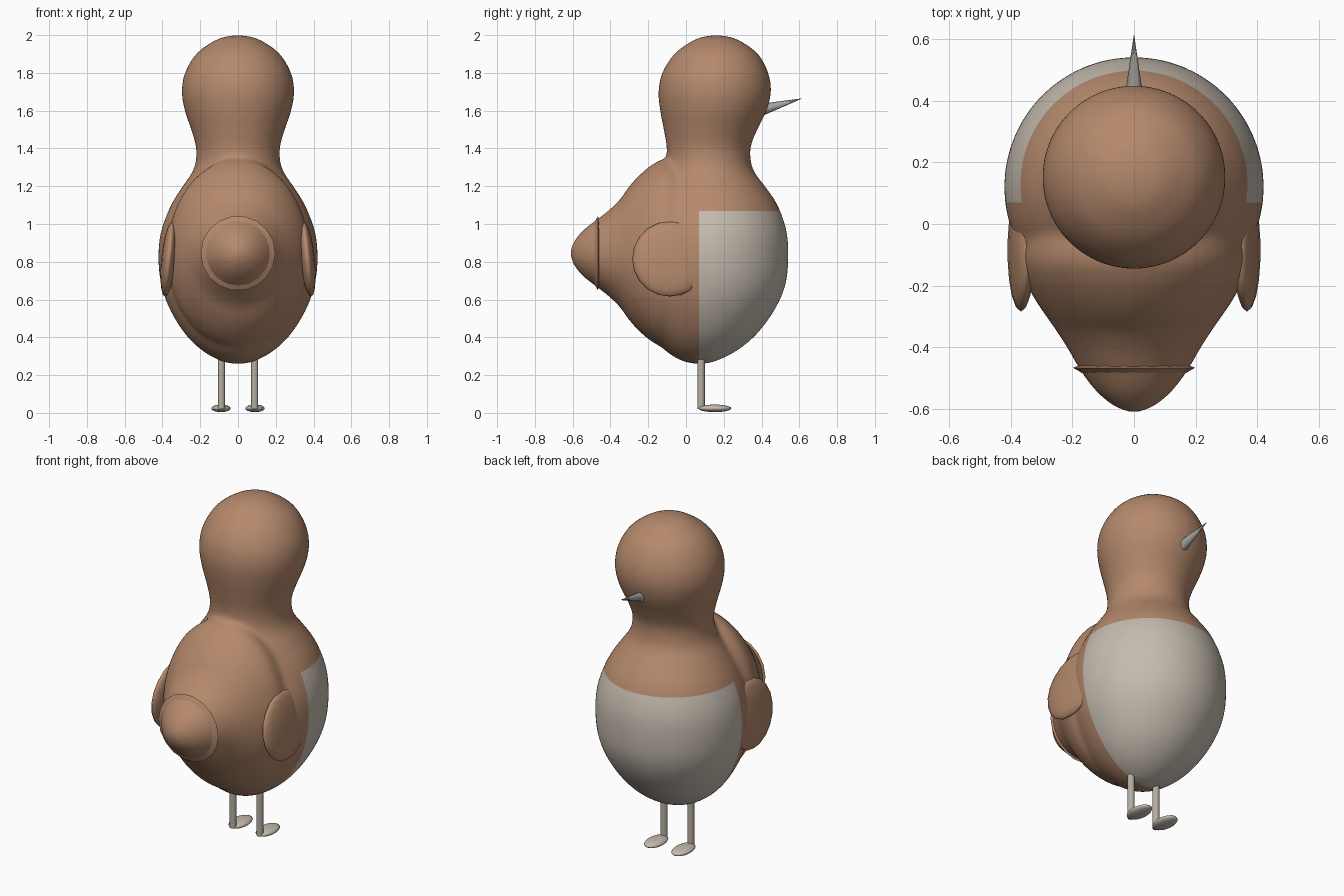
import bpy, bmesh, math
from mathutils import Vector, Matrix

if "Cube" in bpy.data.objects:
    bpy.data.objects.remove(bpy.data.objects["Cube"])


def material(name, rgb):
    m = bpy.data.materials.new(name)
    m.diffuse_color = (*rgb, 1)
    m.use_nodes = True
    m.node_tree.nodes["Principled BSDF"].inputs["Base Color"].default_value = m.diffuse_color
    return m


BROWN = material("warm_brown", (0.46, 0.25, 0.15))
CREAM = material("pale_cream", (0.56, 0.50, 0.43))
LEG = material("leg_taupe", (0.46, 0.42, 0.36))
GREY = material("beak_grey", (0.38, 0.37, 0.35))


def finish(bm, name, mat, angle=180):
    bmesh.ops.recalc_face_normals(bm, faces=bm.faces)
    me = bpy.data.meshes.new(name)
    bm.to_mesh(me)
    bm.free()
    ob = bpy.data.objects.new(name, me)
    bpy.context.collection.objects.link(ob)
    me.materials.append(mat)
    bpy.ops.object.select_all(action='DESELECT')
    ob.select_set(True)
    bpy.context.view_layer.objects.active = ob
    bpy.ops.object.shade_smooth_by_angle(angle=math.radians(angle))
    return ob


def smooth_points(pts, n=4):
    """Catmull-Rom curve through the profile points."""
    p = [Vector(q) for q in pts]
    p = [p[0]] + p + [p[-1]]
    out = []
    for a, b, c, d in zip(p, p[1:], p[2:], p[3:]):
        for i in range(n):
            t = i / n
            out.append(0.5 * (2 * b + (c - a) * t + (2 * a - 5 * b + 4 * c - d) * t * t
                              + (3 * b - a - 3 * c + d) * t ** 3))
    return out + [p[-1]]


def loft(bm, rings):
    """Skin a list of vertex rings and cap both ends."""
    rows = [[bm.verts.new(v) for v in r] for r in rings]
    n = len(rows[0])
    for a, b in zip(rows, rows[1:]):
        for i in range(n):
            j = (i + 1) % n
            bm.faces.new((a[i], a[j], b[j], b[i]))
    bm.faces.new(rows[0])
    bm.faces.new(rows[-1])


CIRCLE = [(math.cos(i * math.tau / 48), math.sin(i * math.tau / 48)) for i in range(48)]

# Body, neck and head: height, radius, centre y
torso = [(0.258, 0.01, 0.07), (0.275, 0.09, 0.07), (0.33, 0.19, 0.08), (0.42, 0.282, 0.095),
         (0.55, 0.362, 0.11), (0.68, 0.407, 0.12), (0.82, 0.422, 0.12), (0.96, 0.408, 0.125),
         (1.1, 0.355, 0.13), (1.2, 0.293, 0.125), (1.27, 0.245, 0.12), (1.33, 0.224, 0.12),
         (1.41, 0.223, 0.12), (1.5, 0.248, 0.13), (1.6, 0.282, 0.145), (1.7, 0.298, 0.152),
         (1.8, 0.281, 0.155), (1.9, 0.222, 0.16), (1.965, 0.135, 0.16), (1.99, 0.075, 0.16),
         (2.0, 0.01, 0.16)]
# Tail: y, radius in height, radius in width
tail = [(-0.612, 0.01, 0.01), (-0.6, 0.05, 0.05), (-0.57, 0.095, 0.095), (-0.53, 0.135, 0.135),
        (-0.47, 0.18, 0.178), (-0.41, 0.227, 0.212), (-0.35, 0.285, 0.25), (-0.3, 0.355, 0.285),
        (-0.24, 0.42, 0.325), (-0.17, 0.475, 0.36), (-0.1, 0.5, 0.375), (0.0, 0.46, 0.35),
        (0.08, 0.36, 0.28)]
bm = bmesh.new()
loft(bm, [[(r * c, cy + r * s, z) for c, s in CIRCLE] for z, r, cy in smooth_points(torso)])
loft(bm, [[(rx * c, y, 0.845 + rz * s) for c, s in CIRCLE] for y, rz, rx in smooth_points(tail)])
body = finish(bm, "body", BROWN)

# Fuse body and tail into one soft skin
rm = body.modifiers.new("fuse", 'REMESH')
rm.mode = 'VOXEL'
rm.voxel_size = 0.016
sm = body.modifiers.new("soften", 'SMOOTH')
sm.iterations = 8
for m in ("fuse", "soften"):
    bpy.ops.object.modifier_apply(modifier=m)

# Pale belly patch, cut along its back and top borders
body.data.materials.clear()
body.data.materials.append(BROWN)
body.data.materials.append(CREAM)
bm = bmesh.new()
bm.from_mesh(body.data)
BACK, TOP = 0.07, 1.068
for co, no in (((0, BACK, 0), (0, 1, 0)), ((0, 0, TOP), (0, 0, 1))):
    bmesh.ops.bisect_plane(bm, geom=bm.verts[:] + bm.edges[:] + bm.faces[:],
                           plane_co=co, plane_no=no)
for f in bm.faces:
    c = f.calc_center_median()
    f.material_index = int(c.y > BACK and c.z < TOP)
    f.smooth = True
bm.to_mesh(body.data)
bm.free()

# Thin flared collar around the tail tip
bm = bmesh.new()
ring = [(math.cos(i * math.tau / 18), math.sin(i * math.tau / 18)) for i in range(18)]
loft(bm, [[(r * c, y, 0.845 + r * s) for c, s in ring]
          for y, r in ((-0.455, 0.17), (-0.467, 0.198), (-0.488, 0.162))])
finish(bm, "tail_collar", BROWN, 30)


def ellipsoid(name, mat, centre, radii, tilt=0, seg=18):
    bm = bmesh.new()
    bmesh.ops.create_uvsphere(bm, u_segments=seg, v_segments=10, radius=1,
                              matrix=Matrix.Translation(centre) @ Matrix.Rotation(tilt, 4, 'Y')
                              @ Matrix.Diagonal((*radii, 1)))
    return finish(bm, name, mat)


def rod(name, mat, a, b, r1, r2, seg):
    a, b = Vector(a), Vector(b)
    bm = bmesh.new()
    bmesh.ops.create_cone(bm, cap_ends=True, segments=seg, radius1=r1, radius2=r2,
                          depth=(b - a).length,
                          matrix=Matrix.Translation((a + b) / 2)
                          @ (b - a).to_track_quat('Z', 'Y').to_matrix().to_4x4())
    return finish(bm, name, mat, 50)


# Wings, legs and feet on both sides
for side, s in (("right", 1), ("left", -1)):
    ellipsoid("wing_" + side, BROWN, (s * 0.367, -0.085, 0.815), (0.04, 0.2, 0.2), -s * 0.1)
    rod("leg_" + side, LEG, (s * 0.088, 0.08, 0.02), (s * 0.088, 0.08, 0.32), 0.02, 0.02, 10)
    ellipsoid("foot_" + side, CREAM, (s * 0.09, 0.153, 0.024), (0.052, 0.088, 0.02))

# Beak
rod("beak", GREY, (0, 0.40, 1.605), (0, 0.612, 1.664), 0.032, 0.001, 8)
